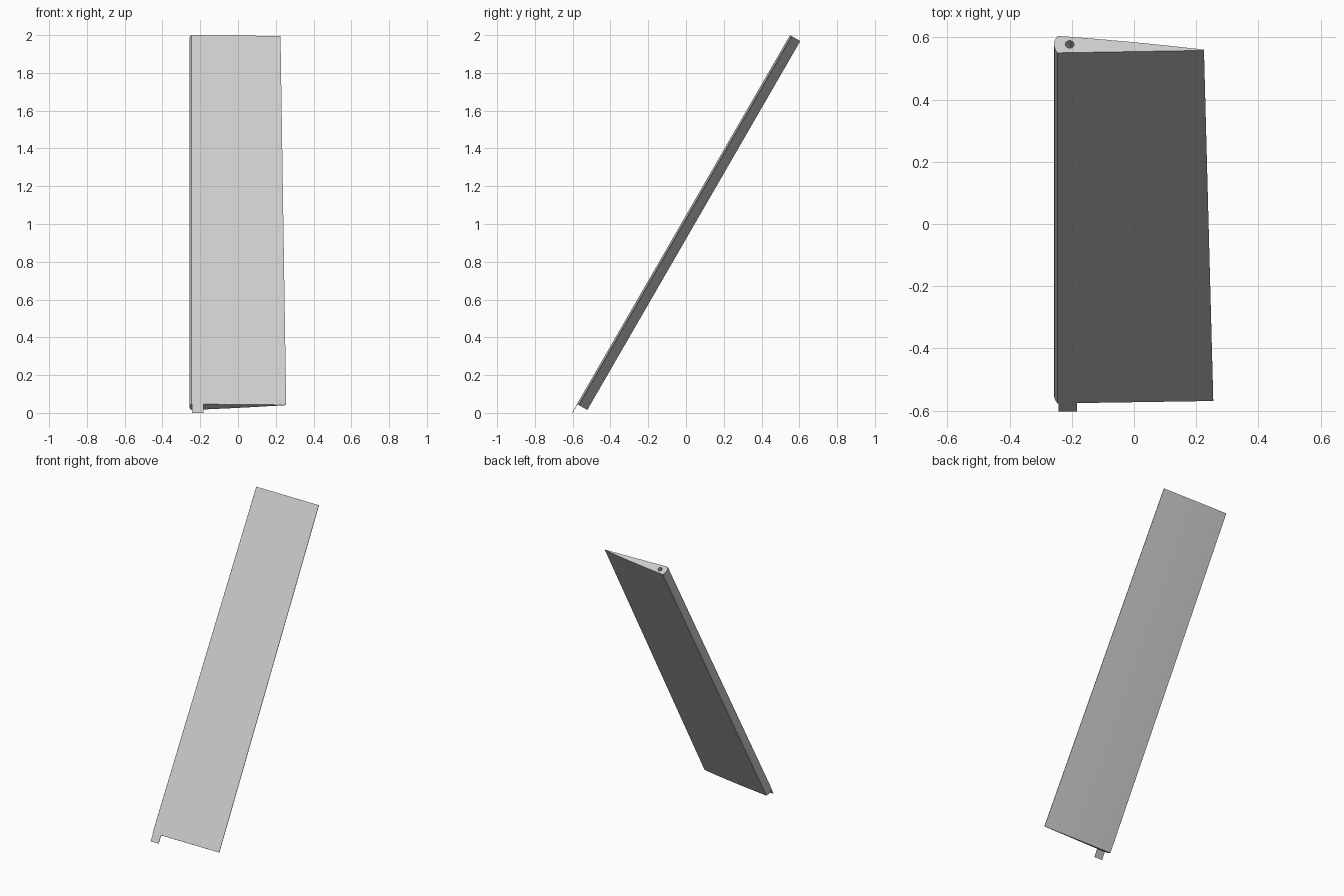
import bpy, bmesh, math
from mathutils import Matrix

cube = bpy.data.objects.get("Cube")
if cube:
    bpy.data.objects.remove(cube, do_unlink=True)

# Sizes in the panel's own frame: x across, y through the thickness, z along the span
SPAN, THICK = 2.255, 0.063
HINGE_X, HINGE_Y, NOSE_R = -0.207, 0.0315, 0.05
LEAN = Matrix.Translation((0, -0.577, 0.047)) @ Matrix.Rotation(math.radians(-30), 4, 'X')

grey = bpy.data.materials.new("light grey")
grey.use_nodes = True
colour = (0.6, 0.6, 0.6, 1)
grey.diffuse_color = colour
grey.node_tree.nodes["Principled BSDF"].inputs["Base Color"].default_value = colour


def make_object(name, bm):
    bmesh.ops.recalc_face_normals(bm, faces=bm.faces)
    mesh = bpy.data.meshes.new(name)
    bm.to_mesh(mesh)
    bm.free()
    mesh.materials.append(grey)
    obj = bpy.data.objects.new(name, mesh)
    bpy.context.collection.objects.link(obj)
    obj.matrix_world = LEAN
    return obj


def section(tip_x):
    """Rounded nose about the hinge, gently bowed back, thin trailing edge."""
    half = math.asin(HINGE_Y / NOSE_R)
    points = []
    for i in range(11):
        a = math.pi + half - 2 * half * i / 10
        points.append((HINGE_X + NOSE_R * math.cos(a), HINGE_Y + NOSE_R * math.sin(a)))
    start = points[-1][0]
    for i in range(1, 9):
        t = i / 8
        bow = 0.003 * math.sin(math.pi * t)
        points.append((start + (tip_x - start) * t, THICK + (0.012 - THICK) * t + bow))
    points.append((tip_x, 0.009))
    return points


# Tapered panel lofted between the lower and upper sections
bm = bmesh.new()
low = [bm.verts.new((x, y, 0)) for x, y in section(0.255)]
high = [bm.verts.new((x, y, SPAN)) for x, y in section(0.225)]
for i in range(len(low)):
    j = (i + 1) % len(low)
    bm.faces.new((low[i], low[j], high[j], high[i]))
bm.faces.new(low)
bm.faces.new(high)
panel = make_object("panel", bm)

# Hinge pin hole in the upper end
bm = bmesh.new()
bmesh.ops.create_cone(bm, cap_ends=True, segments=24, radius1=0.014, radius2=0.014, depth=0.3,
                      matrix=Matrix.Translation((HINGE_X, HINGE_Y, SPAN)))
cutter = make_object("hole_cutter", bm)
cutter.hide_render = True
hole = panel.modifiers.new("pin hole", 'BOOLEAN')
hole.operation, hole.object, hole.solver = 'DIFFERENCE', cutter, 'EXACT'
bpy.context.view_layer.objects.active = panel
panel.select_set(True)
bpy.ops.object.modifier_apply(modifier=hole.name)
bpy.data.objects.remove(cutter, do_unlink=True)
bpy.ops.object.shade_smooth_by_angle(angle=math.radians(30))

# Thin tab continuing the front face below the lower end
bm = bmesh.new()
bmesh.ops.create_cube(bm, size=1, matrix=Matrix.Translation((-0.213, 0.002, -0.022))
                      @ Matrix.Diagonal((0.06, 0.003, 0.064, 1)))
make_object("lower_tab", bm)
